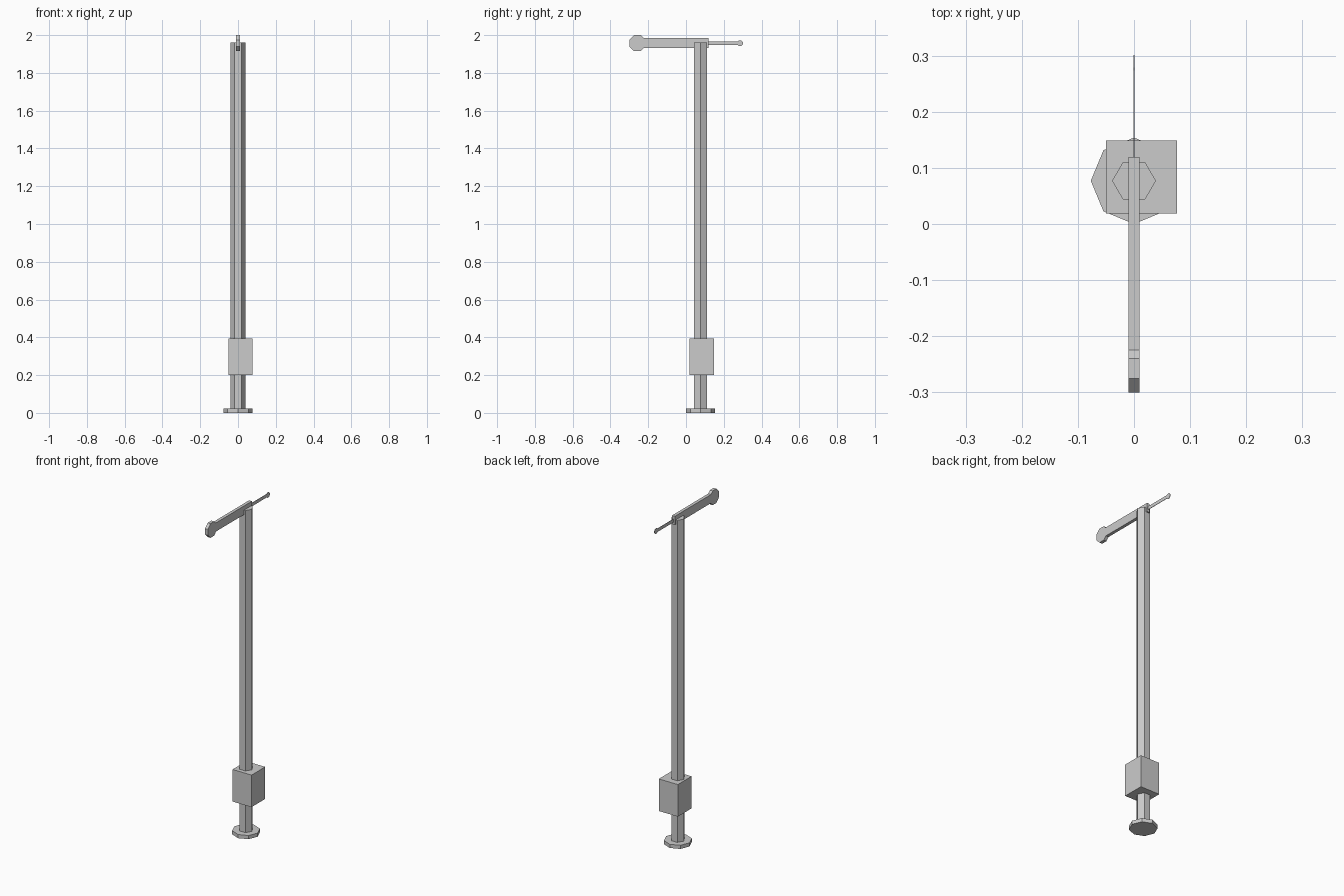
import bpy, math
from math import pi

if "Cube" in bpy.data.objects:
    bpy.data.objects.remove(bpy.data.objects["Cube"])


def prism(name, sides, radius, depth, loc, spin=0.0, along_x=False):
    """Regular flat-shaded prism, axis along z or along x."""
    bpy.ops.mesh.primitive_cylinder_add(vertices=sides, radius=radius, depth=depth)
    ob = bpy.context.object
    ob.name = name
    ob.rotation_euler = (0, pi / 2 if along_x else 0, spin)
    if along_x:  # spin about the prism's own axis, then lay it over
        for v in ob.data.vertices:
            x, y = v.co.x, v.co.y
            v.co.x = x * math.cos(spin) - y * math.sin(spin)
            v.co.y = x * math.sin(spin) + y * math.cos(spin)
        ob.rotation_euler = (0, pi / 2, 0)
    ob.location = loc
    return ob


def box(name, lo, hi):
    """Axis-aligned box between two corners."""
    bpy.ops.mesh.primitive_cube_add(size=1)
    ob = bpy.context.object
    ob.name = name
    ob.location = [(a + b) / 2 for a, b in zip(lo, hi)]
    ob.scale = [b - a for a, b in zip(lo, hi)]
    return ob


POLE_Y = 0.077
ARM_Z = 1.958

# Octagonal foot plate and hexagonal pole
prism("base_plate", 8, 0.077, 0.022, (0, POLE_Y, 0.011))
prism("pole", 6, 0.039, 1.96, (0, POLE_Y, 0.98), spin=pi / 6)

# Control box, offset to one side of the pole
box("control_box", (-0.05, 0.019, 0.2), (0.077, 0.149, 0.393))

# Signal arm with octagonal disc on the end
box("signal_arm", (-0.0095, -0.25, 1.933), (0.0095, 0.119, 1.985))
prism("arm_disc", 8, 0.0425 / math.cos(pi / 8), 0.019,
      (0, -0.2575, ARM_Z - 0.0005), spin=pi / 8, along_x=True)

# Thin counter rod with small octagonal tip
box("counter_rod", (-0.0012, 0.10, 1.947), (0.0012, 0.28, 1.967))
prism("rod_tip", 8, 0.0155 / math.cos(pi / 8), 0.0024,
      (0, 0.2855, ARM_Z - 0.001), spin=pi / 8, along_x=True)
